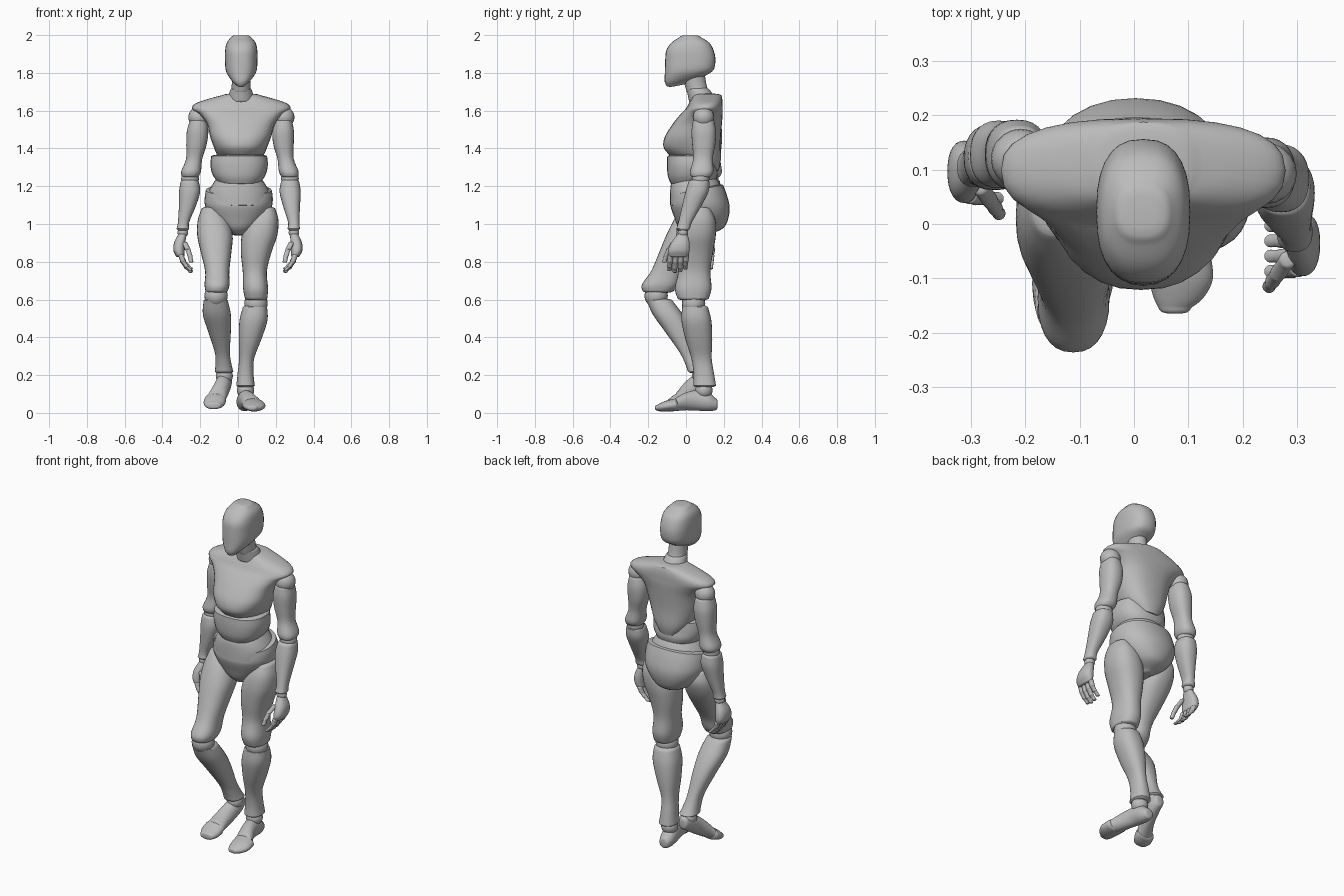
import bpy, bmesh, math
from mathutils import Vector

cube = bpy.data.objects.get("Cube")
if cube:
    bpy.data.objects.remove(cube, do_unlink=True)

# One plain grey for the whole figure
grey = bpy.data.materials.new("mannequin grey")
grey.use_nodes = True
grey.diffuse_color = (0.5, 0.5, 0.5, 1)
grey.node_tree.nodes["Principled BSDF"].inputs["Base Color"].default_value = grey.diffuse_color

SIDES = 28
UNIT = 0.01  # sections are written in hundredths
parts = []


def finish(name, bm):
    """Turn a bmesh into a named, coloured object."""
    bmesh.ops.recalc_face_normals(bm, faces=bm.faces)
    mesh = bpy.data.meshes.new(name)
    bm.to_mesh(mesh)
    bm.free()
    mesh.materials.append(grey)
    obj = bpy.data.objects.new(name, mesh)
    bpy.context.collection.objects.link(obj)
    parts.append(obj)
    return obj


def spline(rows, steps):
    """Smooth the list of sections with a Catmull-Rom curve."""
    rows = [list(r) + [0] * (6 - len(r)) for r in rows]
    padded = [rows[0]] + rows + [rows[-1]]
    result = []
    for a, b, c, d in zip(padded, padded[1:], padded[2:], padded[3:]):
        for k in range(steps):
            t = k / steps
            result.append([q + t * ((r - p) + t * ((2 * p - 5 * q + 4 * r - s)
                           + t * (3 * (q - r) + s - p))) / 2
                           for p, q, r, s in zip(a, b, c, d)])
    return result + [rows[-1]]


def rounded_end(row, direction, depth):
    """Extra shrinking sections that round off an open end."""
    h, cx, cy, rx, ry, tilt = row
    return [[h + direction * depth * lift, cx, cy, rx * size, ry * size, tilt]
            for lift, size in ((0.4, 0.93), (0.8, 0.78), (1, 0.5))]


def loft(name, rows, axis="z", power=2.0, depth=1.0, steps=4):
    """Skin through sections (height, centre, centre, radius, radius, tilt)."""
    way = 1 if rows[-1][0] > rows[0][0] else -1
    body = spline(rows, steps)
    body = rounded_end(body[0], -way, depth)[::-1] + body + rounded_end(body[-1], way, depth)
    bm = bmesh.new()
    rings = []
    for h, cx, cy, rx, ry, tilt in body:
        ring = []
        for i in range(SIDES):
            a = math.tau * i / SIDES
            c, s = math.cos(a), math.sin(a)
            u = rx * math.copysign(abs(c) ** (2 / power), c)
            v = ry * math.copysign(abs(s) ** (2 / power), s)
            if axis == "z":
                co = Vector((cx + u, cy + v, h + tilt * v))
            else:
                co = Vector((cx + u, h + tilt * v, cy + v))
            ring.append(bm.verts.new(co * UNIT))
        rings.append(ring)
    for low, high in zip(rings, rings[1:]):
        for i in range(SIDES):
            j = (i + 1) % SIDES
            bm.faces.new((low[i], low[j], high[j], high[i]))
    bm.faces.new(rings[0])
    bm.faces.new(rings[-1])
    return finish(name, bm)


def limb(name, path, radii):
    """Loft one side's path with slightly squared radii shared by both sides."""
    return loft(name, [(*p, *r) for p, r in zip(path, radii)], power=2.35)


def joint(name, centre, radius):
    """Ball joint between two segments."""
    bm = bmesh.new()
    bmesh.ops.create_uvsphere(bm, u_segments=20, v_segments=12, radius=radius * UNIT)
    bmesh.ops.translate(bm, verts=bm.verts, vec=Vector(centre) * UNIT)
    return finish(name, bm)


def digit(name, points, radius):
    """Finger made of short tapered segments running downwards."""
    for n, (a, b) in enumerate(zip(points, points[1:])):
        a, b = Vector(a), Vector(b)
        rows = []
        for t, swell in ((0.05, 1.0), (0.5, 0.92), (0.95, 0.95)):
            p = a.lerp(b, t)
            r = radius * swell * (1 - 0.1 * n)
            rows.append((p.z, p.x, p.y, r, r))
        loft(f"{name}_segment_{n + 1}", rows, depth=0.6, steps=2)


# Head: round skull, narrow front, jaw lower at the chin
loft("head", [(174.6, 1.5, -2.4, 3, 7.8, .2), (177, 1.6, -.4, 5.6, 10.9, .15),
              (181, 1.7, 1.7, 8.1, 12.9, .05), (187, 1.7, 2.3, 8.6, 13.3),
              (192, 1.7, 2.1, 8.5, 12.5), (196, 1.7, 2.3, 7.6, 10),
              (198.9, 1.6, 2.2, 5.3, 5.6)], power=2.5)
loft("neck", [(170, 1.6, 6.2, 5.2, 5.8), (174, 1.6, 5, 4.9, 5.8), (179, 1.6, 4, 5, 6)])
loft("neck_base", [(165, 1.6, 8.6, 7, 7), (169, 1.6, 7.4, 6.3, 6.6), (171.3, 1.6, 6.3, 5.6, 6)])

# Torso: caped chest reaching lower at the back, two waist bands and pelvis
loft("chest", [(132.5, 1.2, 4, 8, 13.3, -.33), (137.3, 1.3, 3.2, 12.4, 15.2, -.24),
               (145, 1.4, 3.6, 15.8, 14.7, -.1), (153, 1.6, 6, 18, 13),
               (158, 1.7, 8.2, 22, 11.2), (161, 1.7, 9.6, 26, 9.8),
               (163.7, 1.7, 10.4, 24.4, 9), (166.2, 1.7, 11, 17.5, 8.2),
               (168.2, 1.7, 11.3, 10, 7.4)], power=2.5, depth=.8)
loft("upper_waist", [(122.3, .7, 4, 11.5, 12, .08), (126, .6, 3.6, 14, 13.2, .06),
                     (131, .6, 3, 15.2, 13.1), (136, .6, 2.8, 14.8, 12.7)], power=2.4)
loft("lower_waist", [(110, .5, 5.4, 16.4, 13.8), (116, .5, 5.5, 16.4, 13.9),
                     (121, .5, 5, 14, 13), (126, .5, 4.6, 10.5, 10.5)], power=2.2)
loft("pelvis", [(95, .2, 6.5, 4, 7.5), (98, .2, 8, 9.6, 12), (103, .2, 8.2, 14.6, 14.2),
                (109, .3, 7.5, 17.6, 15.6), (114, .4, 6.8, 18, 14.8, .1),
                (118, .4, 6, 17.4, 13.6, .2)], power=2.2)

# Shared limb radii, upper end first
THIGH = [(5, 7), (8.2, 9.8), (9.4, 10.5), (8.1, 9.6), (6.4, 8.5), (6.6, 9.7), (5.9, 8.2)]
SHIN = [(6.4, 6.8), (7.4, 7.9), (6, 7.1), (4, 5.4), (4.2, 5.4), (4.9, 6)]
UPPER_ARM = [(4.6, 5.6), (5.7, 6.5), (5.4, 6.1), (4.3, 5.2), (5.2, 6.2), (4.6, 5.5)]
FOREARM = [(4.8, 5.5), (5.6, 6.1), (4.4, 5), (3, 3.6), (3.3, 3.6)]
PALM = [(2.3, 3), (3, 4.9), (3, 5.7), (2.4, 5.4)]

# Legs: the left carries the weight, the right is bent with its heel raised
limb("left_thigh", [(108, 14.8, 6), (102, 13.2, 5.8), (94, 11.4, 5.3), (85, 9.6, 4.7),
                    (75, 8.9, 4.4), (66, 9.3, 3.8), (60.5, 9.6, 3.8)], THIGH)
joint("left_knee", (9.5, 4, 58), 6.2)
limb("left_shin", [(56, 9, 4.8), (49, 8.2, 5.5), (39, 6.4, 6.8), (29, 4.6, 8.2),
                   (21, 4, 9.4), (14.5, 4, 9.9)], SHIN)
joint("left_ankle", (4, 9.5, 12), 4.6)
limb("right_thigh", [(108, -14.3, 4.5), (102, -13.1, 3.3), (94, -12.2, 0), (85, -11.6, -4.6),
                     (75, -11, -10), (68, -11.1, -13.6), (64.5, -11.3, -14.8)], THIGH)
joint("right_knee", (-11.6, -15.8, 62), 6.2)
limb("right_shin", [(59.5, -11.8, -14), (52, -11.2, -9.6), (43, -9.8, -4),
                    (32, -8.3, 2), (26, -7.7, 5), (22, -7.4, 7)], SHIN)
joint("right_ankle", (-7.2, 7.6, 19.5), 4.5)

# Feet run from heel to toe
loft("left_foot", [(15.7, 3.2, 4.6, 3.1, 3.2), (12, 3.5, 5.8, 4.3, 4.9),
                   (6, 4.2, 6.6, 4.3, 5.4), (0, 5.8, 6.1, 4.5, 4.7),
                   (-5, 7.6, 4.6, 5.3, 3.6)], axis="y")
loft("left_toes", [(-5.2, 8, 4.3, 6, 3.4), (-10, 8.6, 3.7, 5.9, 2.9),
                   (-13.5, 8.2, 3, 4.6, 2.2), (-15.4, 7.5, 2.7, 3, 1.5)], axis="y")
loft("right_foot", [(12.5, -7, 17.5, 2.9, 3.6), (9, -7.1, 16.8, 3.9, 5.1),
                    (3, -8.4, 13.5, 4.1, 5.7), (-1.8, -10.3, 9.9, 4.5, 4.9),
                    (-4.5, -11.6, 7.4, 5.2, 3.9)], axis="y", power=2.1)
loft("right_toes", [(-4.7, -12, 6.8, 5.7, 3.8), (-7.7, -12.6, 5.3, 5.6, 3.2),
                    (-10.5, -13, 4, 4.2, 2)], axis="y", power=2.2)

# Arms: the left swings forward, the right hangs slightly back
joint("left_shoulder", (24.3, 9.3, 156.5), 5.6)
limb("left_upper_arm", [(154.5, 24.1, 9.3), (149, 23.9, 9.4), (142, 24.1, 9.4),
                        (134.5, 25.2, 9), (128, 26.8, 8.4), (125.5, 27.3, 8)], UPPER_ARM)
joint("left_elbow", (27.5, 7.7, 124), 4.7)
limb("left_forearm", [(122.5, 27.6, 6.9), (117, 27.6, 5.8), (109, 28.4, 2.8),
                      (101, 29.5, -.4), (97.5, 29.5, -1.5)], FOREARM)
joint("left_wrist", (29.6, -1.6, 95.5), 2.8)
limb("left_palm", [(94, 29.8, -2), (90, 30.9, -3), (86, 31.1, -3.8), (83.5, 30.5, -4)], PALM)

joint("right_shoulder", (-20.8, 12, 156.5), 5.5)
limb("right_upper_arm", [(154.5, -21, 12.3), (149, -21.4, 12.6), (142, -22, 12.8),
                         (134.5, -23.2, 13), (128, -24.8, 12.8), (125.5, -25.2, 12.7)], UPPER_ARM)
joint("right_elbow", (-25.4, 12.6, 124), 4.7)
limb("right_forearm", [(122.5, -25.6, 12.5), (117, -25.6, 12.3), (109, -26.9, 11.6),
                       (101, -28.8, 10.8), (97.5, -29.2, 10.4)], FOREARM)
joint("right_wrist", (-29.2, 10.3, 95.5), 2.8)
limb("right_palm", [(94, -29.6, 10), (90, -30.9, 9.8), (86, -31.2, 9.6), (83.5, -30.7, 9.4)], PALM)

# Fingers curl inwards, thumbs point forward and down
for side, sign, reach in (("left", 1, -4), ("right", -1, 9.4)):
    for n, finger in enumerate(("index", "middle", "ring", "little")):
        y = reach - 4.2 + 2.8 * n
        drop = (0, 0.8, 0.4, -1)[n]
        digit(f"{side}_{finger}_finger",
              [(sign * 30.2, y, 83.5), (sign * 29, y - 0.3, 80 - drop / 2),
               (sign * 27, y - 0.5, 77.3 - drop), (sign * 25, y - 0.5, 75.5 - drop)], 1.55)
    digit(f"{side}_thumb",
          [(sign * 28.3, reach - 2.5, 90), (sign * 26.5, reach - 5, 86.5),
           (sign * 25.4, reach - 6.6, 83), (sign * 24.8, reach - 7.5, 80)], 1.6)

# Smooth shading that keeps hard edges
bpy.ops.object.select_all(action="DESELECT")
for obj in parts:
    obj.select_set(True)
bpy.context.view_layer.objects.active = parts[0]
bpy.ops.object.shade_smooth_by_angle(angle=math.radians(40))
